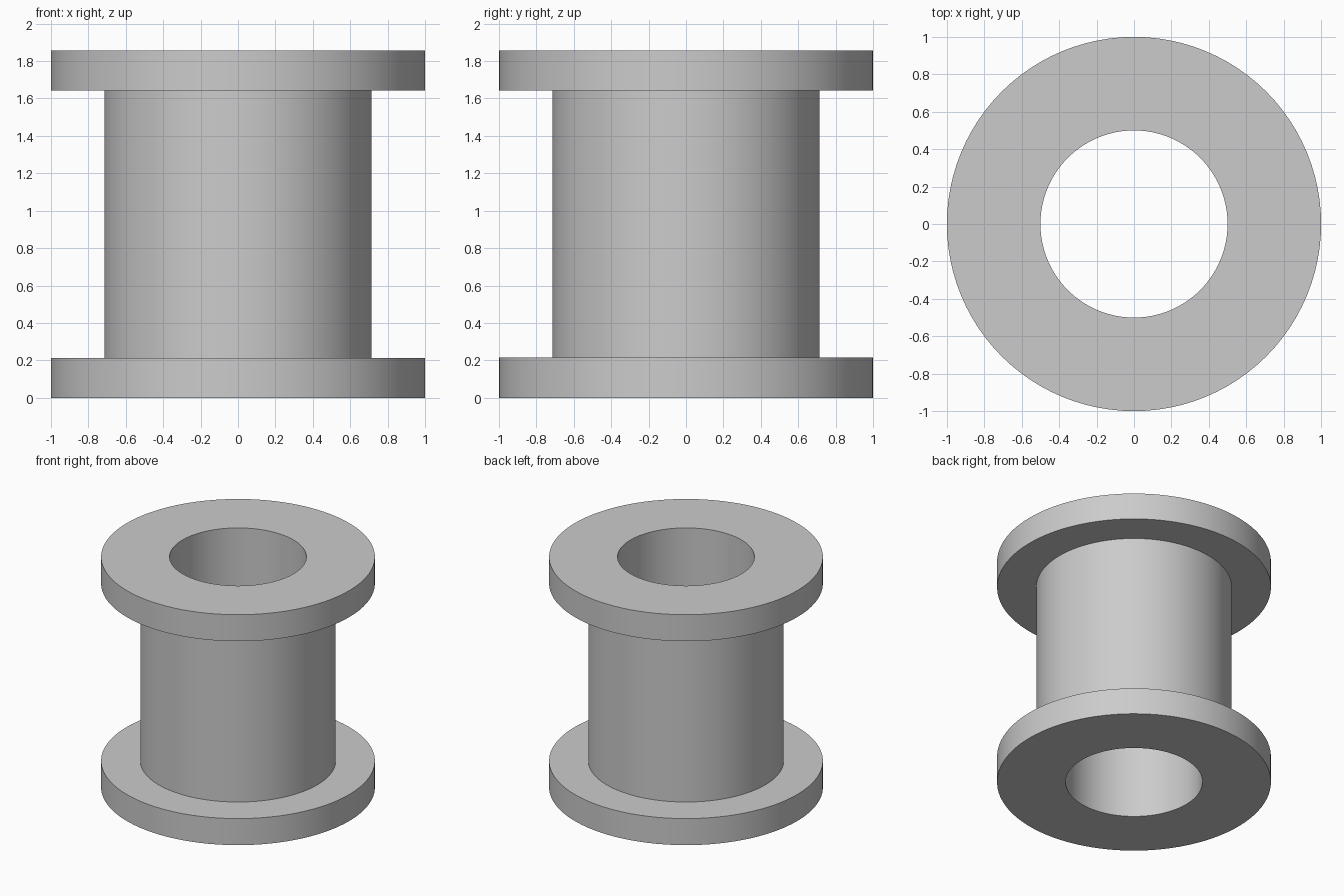
import bpy
import bmesh
import math

SEGMENTS = 96
HEIGHT = 1.857
FLANGE = 0.214        # thickness of each flange
FLANGE_RADIUS = 1.0
BARREL_RADIUS = 0.714
BORE_RADIUS = 0.5

cube = bpy.data.objects.get("Cube")
if cube:
    bpy.data.objects.remove(cube, do_unlink=True)


def make_material(name, color):
    mat = bpy.data.materials.new(name)
    mat.use_nodes = True
    mat.diffuse_color = color
    mat.node_tree.nodes["Principled BSDF"].inputs["Base Color"].default_value = color
    return mat


def lathe(name, profile, mat):
    """Revolve a closed (radius, height) profile about the z axis."""
    bm = bmesh.new()
    verts = [bm.verts.new((r, 0, z)) for r, z in profile]
    edges = [bm.edges.new((a, b)) for a, b in zip(verts, verts[1:] + verts[:1])]
    bmesh.ops.spin(bm, geom=verts + edges, cent=(0, 0, 0), axis=(0, 0, 1),
                   angle=math.tau, steps=SEGMENTS, use_merge=True)
    bmesh.ops.remove_doubles(bm, verts=bm.verts[:], dist=0.0001)
    bmesh.ops.recalc_face_normals(bm, faces=bm.faces[:])
    mesh = bpy.data.meshes.new(name)
    bm.to_mesh(mesh)
    bm.free()
    mesh.materials.append(mat)
    obj = bpy.data.objects.new(name, mesh)
    bpy.context.collection.objects.link(obj)
    bpy.ops.object.select_all(action="DESELECT")
    obj.select_set(True)
    bpy.context.view_layer.objects.active = obj
    bpy.ops.object.shade_smooth_by_angle(angle=math.radians(30))
    return obj


# Spool: barrel with a flange at each end and a through bore
lower_half = [(BORE_RADIUS, 0), (FLANGE_RADIUS, 0),
              (FLANGE_RADIUS, FLANGE), (BARREL_RADIUS, FLANGE)]
upper_half = [(r, HEIGHT - z) for r, z in reversed(lower_half)]
grey = make_material("plain grey", (0.6, 0.6, 0.6, 1))
lathe("flanged_spool", lower_half + upper_half, grey)
